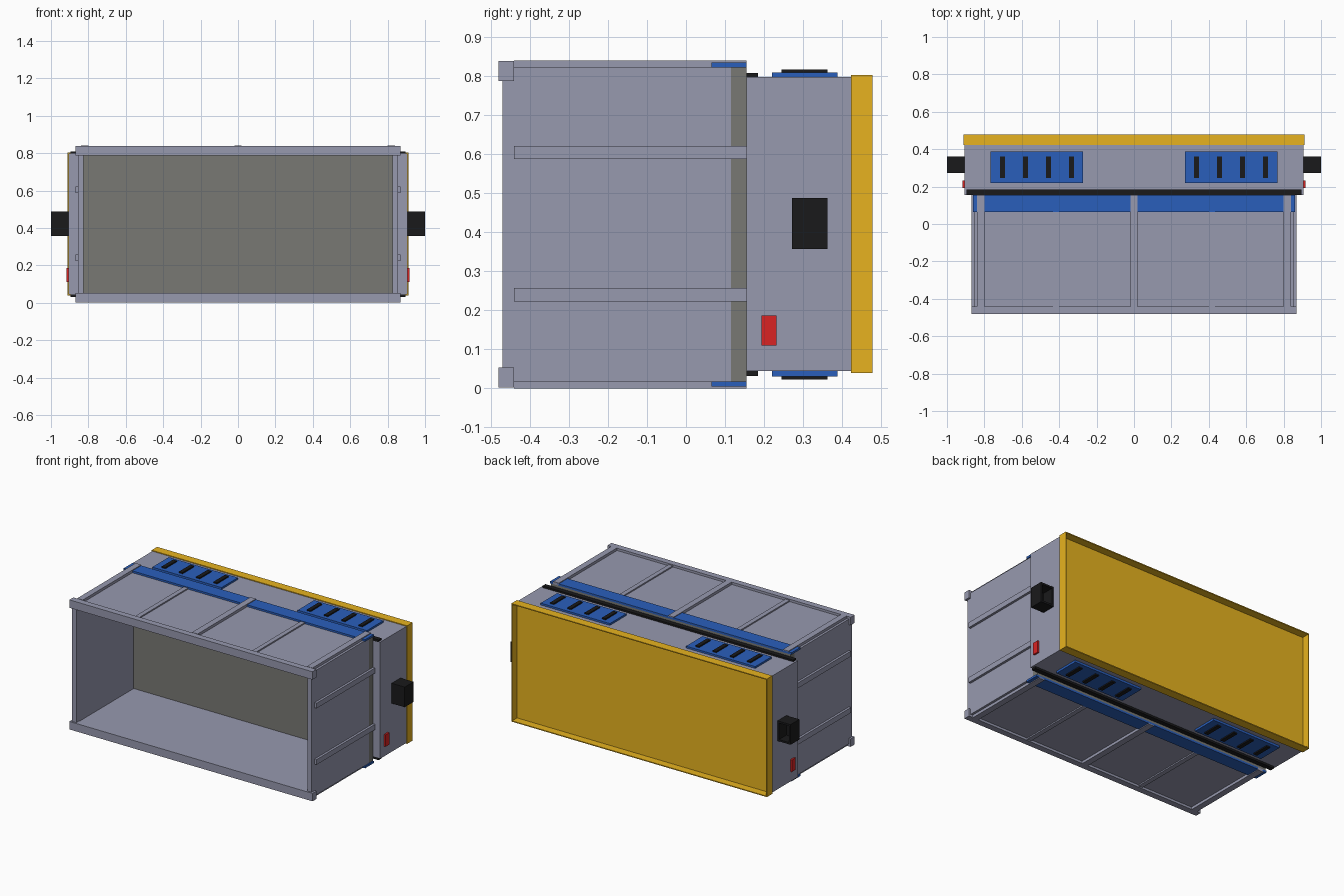
import bpy, bmesh
from mathutils import Vector

if "Cube" in bpy.data.objects:
    bpy.data.objects.remove(bpy.data.objects["Cube"])

def material(name, rgb):
    m = bpy.data.materials.new(name)
    m.diffuse_color = (*rgb, 1)
    m.use_nodes = True
    m.node_tree.nodes["Principled BSDF"].inputs["Base Color"].default_value = m.diffuse_color
    return m

STEEL = material("blue_grey", (0.31, 0.32, 0.43))
BLUE = material("blue", (0.023, 0.114, 0.50))
BLACK = material("black", (0.010, 0.010, 0.011))
YELLOW = material("yellow", (0.80, 0.45, 0.014))
RED = material("red", (0.70, 0.017, 0.017))
OLIVE = material("olive_grey", (0.19, 0.19, 0.175))

def box(name, x, y, z, mat=STEEL, open_dir=0, wall=0.01, depth=0.0):
    """Box from (min, max) ranges; open_dir +1/-1 hollows it from the +y/-y side."""
    bm = bmesh.new()
    bmesh.ops.create_cube(bm, size=1)
    for v in bm.verts:
        v.co = Vector([(r[0] + r[1]) / 2 + c * (r[1] - r[0]) for r, c in zip((x, y, z), v.co)])
    bm.normal_update()
    if open_dir:
        face = [f for f in bm.faces if f.normal.y * open_dir > 0.9]
        bmesh.ops.inset_region(bm, faces=face, thickness=wall, use_even_offset=True)
        ext = bmesh.ops.extrude_face_region(bm, geom=face)
        bmesh.ops.delete(bm, geom=face, context='FACES_ONLY')
        verts = [g for g in ext["geom"] if isinstance(g, bmesh.types.BMVert)]
        bmesh.ops.translate(bm, verts=verts, vec=(0, -open_dir * depth, 0))
        bmesh.ops.recalc_face_normals(bm, faces=bm.faces)
    me = bpy.data.meshes.new(name)
    bm.to_mesh(me)
    bm.free()
    me.materials.append(mat)
    ob = bpy.data.objects.new(name, me)
    bpy.context.collection.objects.link(ob)
    return ob

def side(s, a, b):
    """Range a..b mirrored across x = 0 when s is -1."""
    return (a, b) if s > 0 else (-b, -a)

def level(s, a, b):
    """Height range a..b mirrored across the middle height when s is -1."""
    return (a, b) if s > 0 else (0.84 - b, 0.84 - a)

# Bin made of four walls, with an olive panel closing its back
for s, tag in ((1, "right"), (-1, "left")):
    box(f"bin_wall_{tag}", side(s, 0.825, 0.855), (-0.47, 0.115), (0.018, 0.823))
for s, tag in ((1, "top"), (-1, "bottom")):
    box(f"bin_wall_{tag}", (-0.825, 0.825), (-0.47, 0.115), level(s, 0.79, 0.823))
box("bin_back_panel", (-0.855, 0.855), (0.115, 0.155), (0.018, 0.823), OLIVE)

# Rear housing and yellow tray-shaped cover
box("rear_housing", (-0.907, 0.907), (0.155, 0.424), (0.045, 0.797))
box("rear_cover", (-0.912, 0.912), (0.422, 0.478), (0.04, 0.802), YELLOW, 1, 0.006, 0.05)

# Everything repeated on the top and the bottom
for s, tag in ((1, "top"), (-1, "bottom")):
    box(f"rim_{tag}", (-0.868, 0.868), (-0.48, -0.44), level(s, 0.787, 0.838))
    box(f"blue_band_{tag}", (-0.862, 0.862), (0.065, 0.155), level(s, 0.822, 0.835), BLUE)
    box(f"gasket_{tag}", (-0.895, 0.895), (0.155, 0.185), level(s, 0.793, 0.808), BLACK)
    for i, cx in enumerate((-0.82, 0, 0.82)):
        box(f"long_rib_{tag}_{i}", (cx - 0.02, cx + 0.02), (-0.44, 0.155), level(s, 0.822, 0.84))
    for i, cx in enumerate((-0.417, 0.417)):
        box(f"short_rib_{tag}_{i}", (cx - 0.015, cx + 0.015), (-0.44, 0.07), level(s, 0.822, 0.831))
    for sx in (-1, 1):
        box(f"vent_plate_{tag}_{sx}", side(sx, 0.272, 0.766), (0.22, 0.388), level(s, 0.794, 0.809), BLUE)
        for k in range(4):
            cx = 0.334 + 0.123 * k
            box(f"vent_slot_{tag}_{sx}_{k}", side(sx, cx - 0.013, cx + 0.013),
                (0.245, 0.362), level(s, 0.808, 0.817), BLACK)

# Side ribs, handles and latches on both ends
for s in (-1, 1):
    for i, cz in enumerate((0.24, 0.604)):
        box(f"side_rib_{s}_{i}", side(s, 0.854, 0.87), (-0.44, 0.155), (cz - 0.017, cz + 0.017))
    box(f"handle_{s}", side(s, 0.906, 1.0), (0.272, 0.362), (0.357, 0.487), BLACK, 1, 0.012, 0.075)
    box(f"latch_{s}", side(s, 0.906, 0.918), (0.193, 0.232), (0.11, 0.187), RED)
